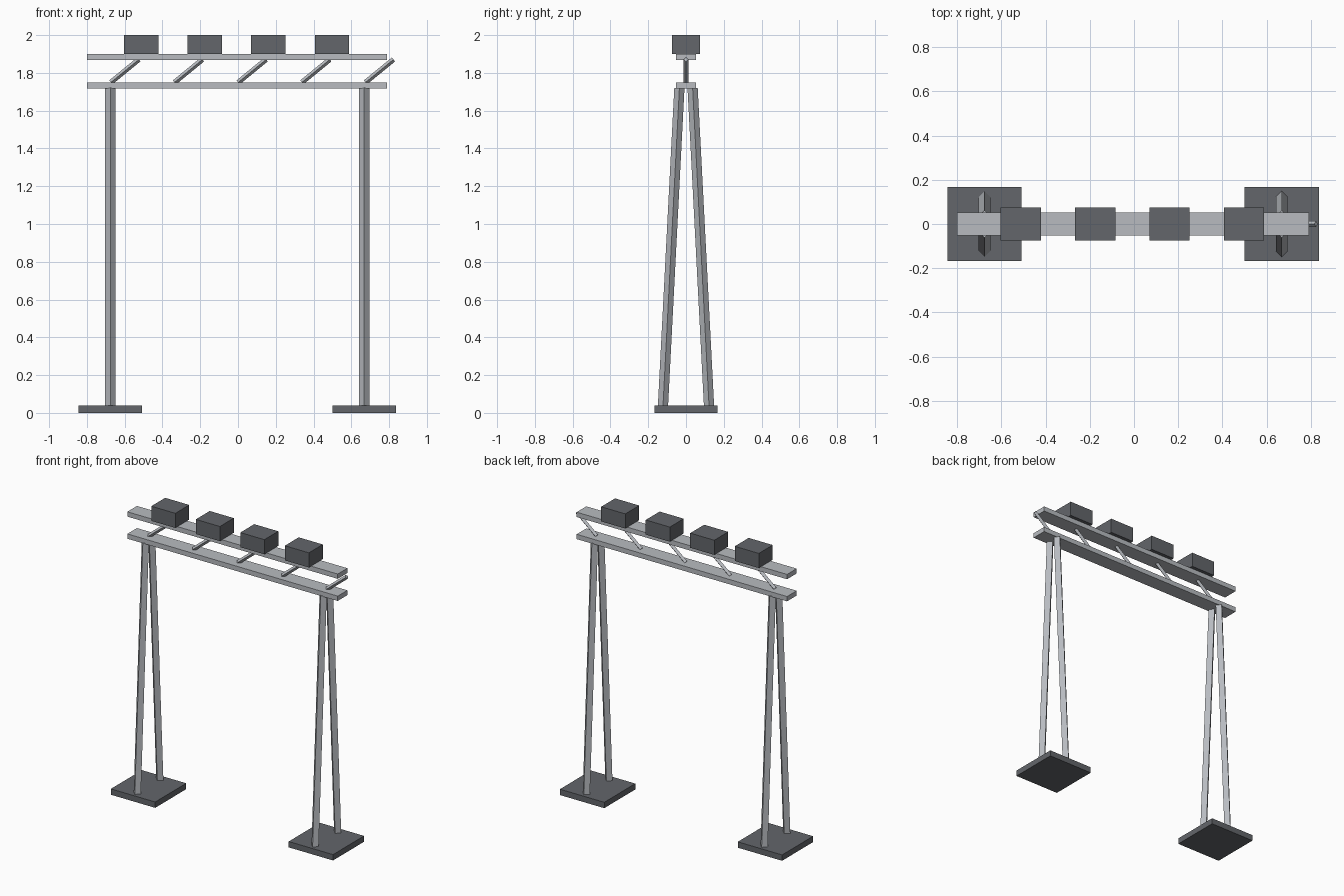
import bpy
import math
from mathutils import Vector, Matrix

old = bpy.data.objects.get("Cube")
if old:
    bpy.data.objects.remove(old, do_unlink=True)


def make_material(name, rgb):
    mat = bpy.data.materials.new(name)
    mat.use_nodes = True
    color = (*rgb, 1.0)
    mat.diffuse_color = color
    mat.node_tree.nodes["Principled BSDF"].inputs["Base Color"].default_value = color
    return mat


steel = make_material("light steel grey", (0.48, 0.50, 0.53))
dark = make_material("dark grey", (0.125, 0.132, 0.145))


def box(name, center, size, mat):
    bpy.ops.mesh.primitive_cube_add(size=1)
    obj = bpy.context.object
    obj.name = name
    obj.data.transform(Matrix.Diagonal((*size, 1)))
    obj.location = center
    obj.data.materials.append(mat)
    return obj


def square_bar(name, start, end, radius, mat):
    """Four-sided bar between two points, turned with an edge to the front."""
    start, end = Vector(start), Vector(end)
    axis = (end - start).normalized()
    # Keep one pair of corners in the plane of the axis
    side = Vector((0, 1, 0)) if abs(axis.x) > 0.1 else Vector((1, 0, 0))
    other = axis.cross(side).normalized()
    corners = (side, other, -side, -other)
    verts = [p + c * radius for p in (start, end) for c in corners]
    faces = [(i, (i + 1) % 4, (i + 1) % 4 + 4, i + 4) for i in range(4)]
    faces += [(3, 2, 1, 0), (4, 5, 6, 7)]
    mesh = bpy.data.meshes.new(name)
    mesh.from_pydata(verts, [], faces)
    mesh.materials.append(mat)
    obj = bpy.data.objects.new(name, mesh)
    bpy.context.collection.objects.link(obj)
    return obj


# Foot plates, each with a pair of leaning legs
for side, x in (("right", -0.676), ("left", 0.668)):
    box(f"{side}_foot_plate", (x, 0, 0.02), (0.335, 0.335, 0.04), dark)
    for end, s in (("front", -1), ("back", 1)):
        square_bar(f"{side}_{end}_leg", (x, s * 0.122, 0.035),
                   (x, s * 0.035, 1.72), 0.027, steel)

# Two horizontal beams
for name, z in (("lower_beam", 1.733), ("upper_beam", 1.884)):
    box(name, (-0.005, 0, z), (1.59, 0.104, 0.033), steel)

# Diagonal struts between the beams
for i in range(5):
    x = -0.673 + 0.337 * i
    square_bar(f"strut_{i + 1}", (x, 0, 1.75), (x + 0.148, 0, 1.871), 0.0135, steel)

# Lamp boxes on the upper beam
for i in range(4):
    box(f"lamp_box_{i + 1}", (-0.512 + 0.3365 * i, 0, 1.95), (0.182, 0.15, 0.1), dark)
